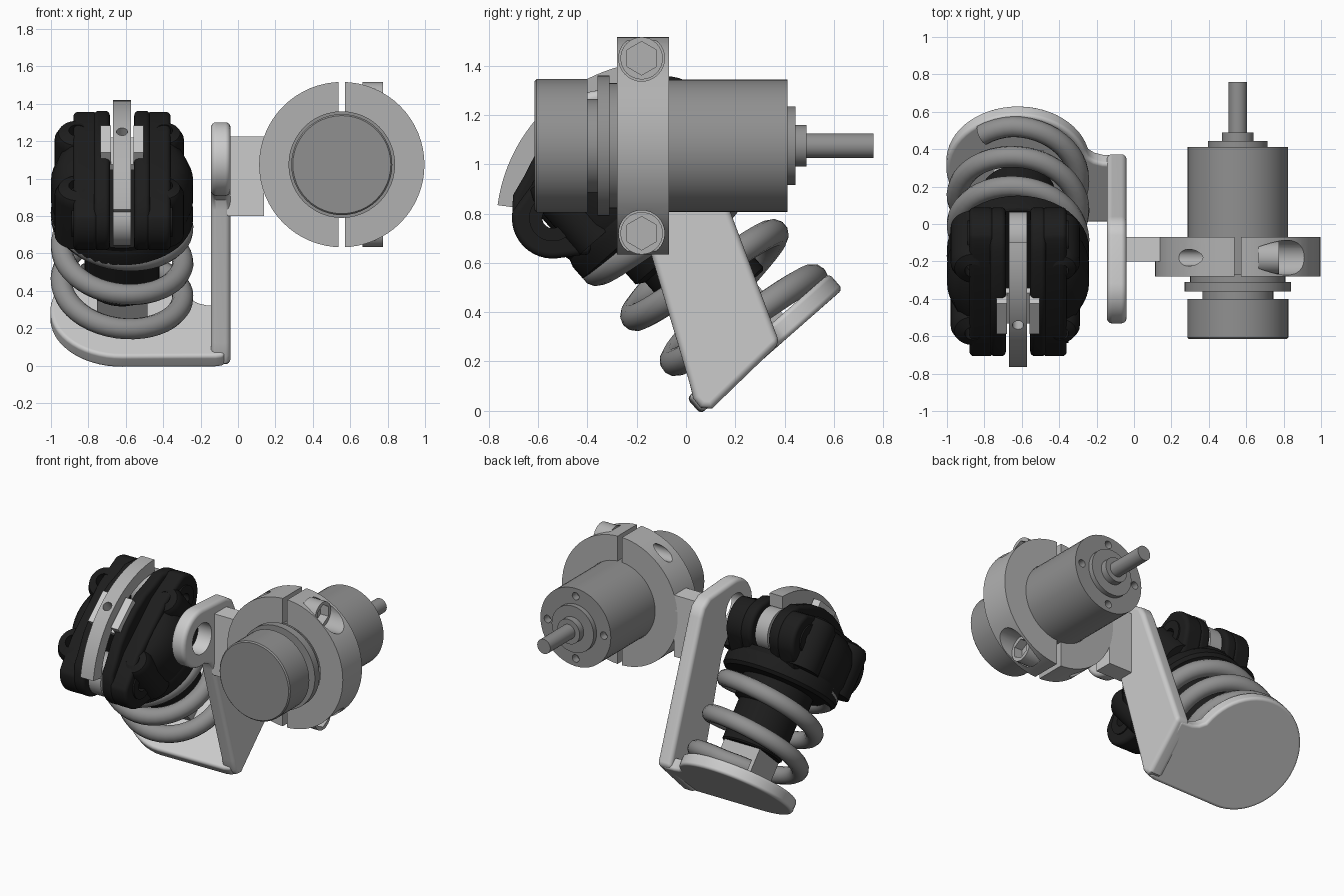
import bpy, bmesh
from math import sin, cos, pi, radians, tau
from mathutils import Matrix

if "Cube" in bpy.data.objects:
    bpy.data.objects.remove(bpy.data.objects["Cube"])

T, R = Matrix.Translation, Matrix.Rotation
# local frames: shock absorber (z along its axis), motor (z along world y), side (extrudes along x)
SHOCK = T((-0.62, 0.315, 0.277)) @ R(radians(41.3), 4, 'X')
MOTOR = T((0.555, 0, 1.075)) @ R(-pi / 2, 4, 'X')
SIDE = Matrix(((0, 0, 1, 0), (1, 0, 0, 0), (0, 1, 0, 0), (0, 0, 0, 1)))
LOCAL = SHOCK @ SIDE


def material(name, v):
    m = bpy.data.materials.new(name)
    m.diffuse_color = (v, v, v, 1)
    m.use_nodes = True
    m.node_tree.nodes["Principled BSDF"].inputs["Base Color"].default_value = m.diffuse_color
    return m


BLACK, DARK = material("black_plastic", .012), material("dark_steel", .28)
MID, LIGHT = material("mid_steel", .44), material("light_steel", .58)


def finish(name, bm, mat, col=MID, bevel=0):
    bmesh.ops.recalc_face_normals(bm, faces=bm.faces)
    bm.transform(mat)
    me = bpy.data.meshes.new(name)
    bm.to_mesh(me)
    bm.free()
    ob = bpy.data.objects.new(name, me)
    bpy.context.collection.objects.link(ob)
    me.materials.append(col)
    if bevel:
        m = ob.modifiers.new("bevel", 'BEVEL')
        m.width, m.segments, m.limit_method, m.angle_limit = bevel, 4, 'ANGLE', radians(50)
        apply(ob, m)
    return ob


def apply(ob, m):
    bpy.context.view_layer.objects.active = ob
    bpy.ops.object.modifier_apply(modifier=m.name)


def lathe(name, prof, mat, closed=False, n=48, **kw):
    bm = bmesh.new()
    vs = [bm.verts.new((r, 0, h)) for r, h in prof]
    es = [bm.edges.new(p) for p in zip(vs, vs[1:])]
    if closed:
        es.append(bm.edges.new((vs[-1], vs[0])))
    bmesh.ops.spin(bm, geom=vs + es, cent=(0, 0, 0), axis=(0, 0, 1), angle=tau, steps=n)
    bmesh.ops.remove_doubles(bm, verts=bm.verts, dist=1e-5)
    return finish(name, bm, mat, **kw)


def rod(name, r, h0, h1, mat, n=32, **kw):
    return lathe(name, [(0, h0), (r, h0), (r, h1), (0, h1)], mat, n=n, **kw)


def tube(name, r0, r1, h0, h1, mat, **kw):
    return lathe(name, [(r0, h0), (r1, h0), (r1, h1), (r0, h1)], mat, closed=True, **kw)


def prism(name, pts, h0, h1, mat, **kw):
    bm = bmesh.new()
    f = bm.faces.new([bm.verts.new((x, y, h0)) for x, y in pts])
    g = bmesh.ops.extrude_face_region(bm, geom=[f])['geom']
    bmesh.ops.translate(bm, verts=[v for v in g if isinstance(v, bmesh.types.BMVert)], vec=(0, 0, h1 - h0))
    return finish(name, bm, mat, **kw)


def box(name, x, y, z, mat=Matrix(), **kw):
    return prism(name, [(x[0], y[0]), (x[1], y[0]), (x[1], y[1]), (x[0], y[1])], z[0], z[1], mat, **kw)


def arc(cx, cy, r, a0, a1, n=12):
    return [(cx + r * cos(radians(a0 + (a1 - a0) * i / n)), cy + r * sin(radians(a0 + (a1 - a0) * i / n)))
            for i in range(n + 1)]


def cut(obs, *cutters):
    for c in cutters:
        for ob in obs:
            m = ob.modifiers.new("cut", 'BOOLEAN')
            m.operation, m.object, m.solver = 'DIFFERENCE', c, 'EXACT'
            apply(ob, m)
        bpy.data.objects.remove(c)


# motor with stepped rear cap, nose and shaft
motor = lathe("motor", [(0, -.615), (.262, -.615), (.27, -.607), (.27, -.40), (.19, -.40), (.19, -.36),
                        (.285, -.36), (.285, -.31), (.255, -.31), (.255, -.27), (.269, -.27), (.269, .412),
                        (.16, .412), (.16, .445), (.085, .445), (.085, .49), (.05, .49), (.05, .76), (0, .76)],
              MOTOR, col=DARK)
cut([motor], *[rod("cutter", .026, .36, .5, MOTOR @ R(i * pi / 2, 4, 'Z') @ T((.215, 0, 0)), n=16) for i in range(4)])

# split clamp around the motor, with bolts
clamp = tube("motor_clamp", .27, .442, -.28, -.07, MOTOR, n=64)
cut([clamp], box("cutter", (.538, .572), (-.4, .1), (.5, 1.7)))
for side, z in (("lower", .72), ("upper", 1.43)):
    axis = T((0, -.18, z)) @ R(pi / 2, 4, 'Y')
    cut([clamp], rod("cutter", .093, .665, 1.1, axis), rod("cutter", .045, .1, .535, axis))
    bolt = rod(side + "_clamp_bolt", .086, .665, .775, axis)
    cut([bolt], rod("cutter", .068, .715, .8, axis, n=6))
box("clamp_arm", (-.06, .14), (-.2, -.07), (.80, 1.225), col=LIGHT)

# bracket: side wall with an eye, and a round foot plate under the spring
wall = prism("bracket_wall", [(.012, .12), (.03, .05), (.06, .012), (.105, .008), (.38, .274), (.04, 1.18),
                              (.01, 1.24), (-.06, 1.285)]
             + arc(-.335, 1.105, .197, 85, 282, 20) + [(-.23, .885), (-.2, .83)], -.145, -.04, SIDE,
             bevel=.028, col=LIGHT)
cut([wall], rod("cutter", .105, -.3, .1, SIDE @ T((-.335, 1.105, 0))))
plate = prism("bracket_foot", [(.55, -.37), (.5, -.38)] + arc(0, 0, .384, 270, 20, 40)
              + [(.375, .085), (.41, .055), (.455, .04), (.55, .035)], -.05, .036, SHOCK, bevel=.02, col=LIGHT)

# coil spring, its first turn resting on the foot
cu = bpy.data.curves.new("coil_spring", 'CURVE')
cu.dimensions, cu.bevel_depth, cu.bevel_resolution, cu.use_fill_caps = '3D', .057, 4, True
sp = cu.splines.new('POLY')
N = 130
sp.points.add(N)
for i, p in enumerate(sp.points):
    t = -.1 + 2.85 * i / N
    p.co = (.325 * sin(tau * t), .325 * cos(tau * t), .06 + .243 * max(t, -.02), 1)
spring = bpy.data.objects.new("coil_spring", cu)
spring.matrix_world = SHOCK
bpy.context.collection.objects.link(spring)
cu.materials.append(DARK)
bpy.ops.object.select_all(action='DESELECT')
spring.select_set(True)
bpy.context.view_layer.objects.active = spring
bpy.ops.object.convert(target='MESH')

# damper rod and its base block
box("damper_base", (-.135, .135), (-.135, .135), (.03, .24), SHOCK)
lathe("damper_body", [(0, .22), (.19, .22), (.2, .23), (.2, .5), (.235, .52), (.235, .7), (0, .7)], SHOCK, col=BLACK)

# black head: flange and shoulders, split by a slot
head = lathe("head", [(0, .66), (.36, .66), (.38, .68), (.38, .74), (.37, .77), (.38, .81), (.38, .95), (.35, 1.03),
                      (.3, 1.08), (.22, 1.11), (0, 1.12)], SHOCK, col=BLACK)
cut([head], box("cutter", (-.065, .065), (-.6, .6), (.8, 1.4), SHOCK))


# cheeks beside the slot: tall inner ribs, lower outer ears
def mirrored(half):
    return half + [(-v, a) for v, a in reversed(half)]


base = [(.30, .74)] + arc(.31, .945, .165, -55, 50)
rib = mirrored(base + [(.37, 1.12), (.28, 1.15), (.18, 1.19), (.06, 1.21)])
ear = mirrored(base + [(.36, 1.085), (.2, 1.12)])
cheeks = []
for n, s in (("left", -1), ("right", 1)):
    for part, pts, x0, x1 in (("rib", rib, .065, .15), ("ear", ear, .13, .26)):
        cheeks.append(prism(n + "_" + part, pts, *sorted((s * x0, s * x1)), LOCAL, col=BLACK, bevel=.025))
for v in (-.31, .31):
    eye = LOCAL @ T((v, .945, 0))
    cut(cheeks + [head], rod("cutter", .042, -.5, .5, eye))
    tube("roller", .042, .14, -.047, .047, eye)
    for s in (-1, 1):
        tube("eye_collar", .042, .095, *sorted((s * .2, s * .27)), eye, col=BLACK)
        # corner lobes with bolt recesses
        r, x = (.12, -.24) if s < 0 else (.105, .225)
        lathe("corner_lobe", [(0, .76), (r, .76), (r, 1.05), (r - .02, 1.09), (.045, 1.11), (.045, 1.0), (0, 1.0)],
              SHOCK @ T((x, v * .72, 0)), col=BLACK, n=32)

# curved guide strip and its centre block
strip = prism("guide_strip", arc(0, .621, .676, 49, 131, 24) + arc(0, .621, .59, 131, 49, 24), -.049, .049, LOCAL)
cut([strip], rod("cutter", .03, -.1, .1, SHOCK @ T((0, 0, 1.3))))
block = box("guide_block", (-.115, .115), (-.11, .11), (1.12, 1.245), SHOCK, col=LIGHT)
cut([block], box("cutter", (-.06, .06), (-.3, .3), (1.16, 1.4), SHOCK))

# smooth shading with sharp edges kept, flat faces kept flat
bpy.ops.object.select_all(action='SELECT')
bpy.ops.object.shade_smooth_by_angle(angle=radians(32))
for ob in bpy.context.selected_objects:
    ob.modifiers.new("flat_faces", 'WEIGHTED_NORMAL').keep_sharp = True
